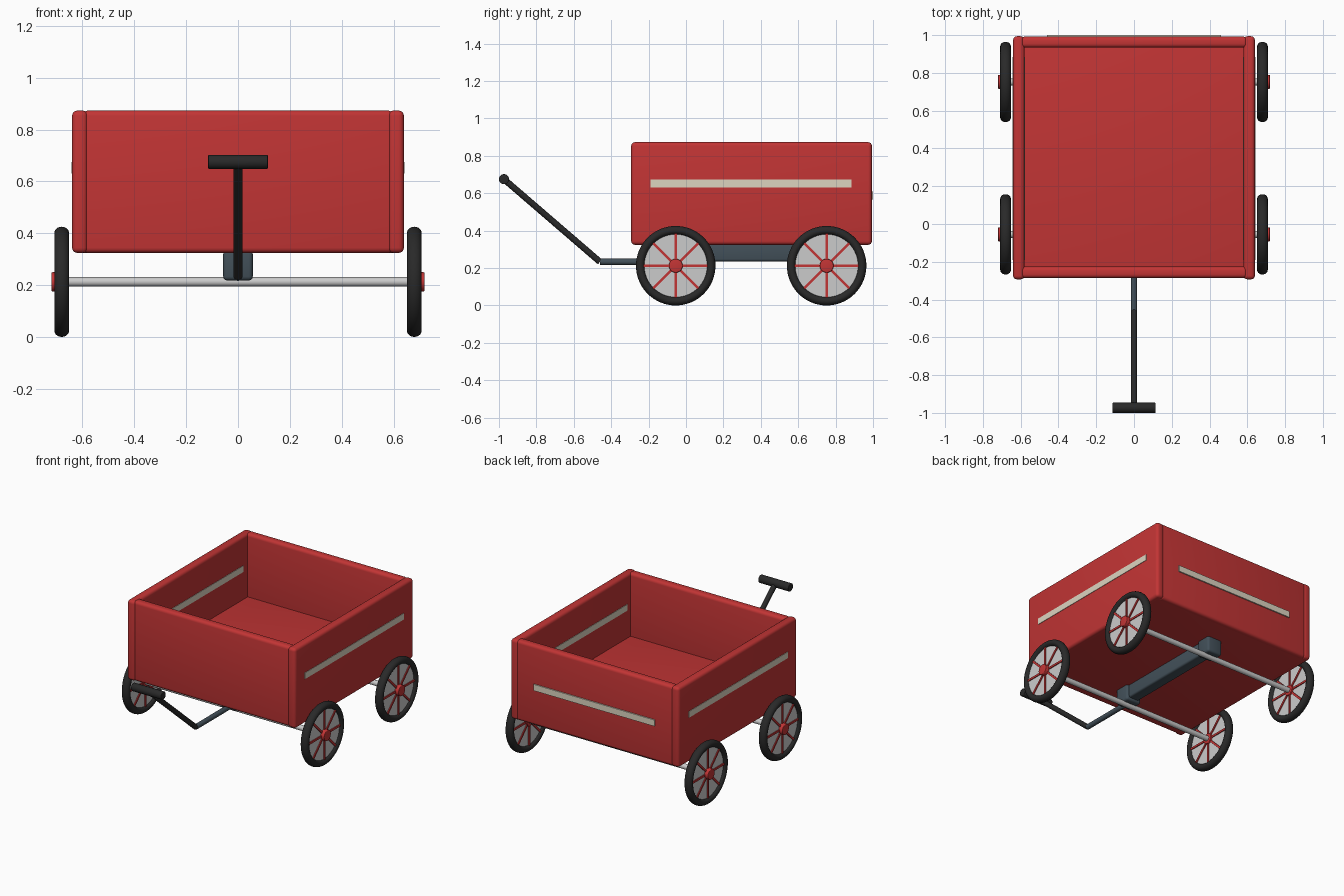
import bpy, math
from mathutils import Vector

if "Cube" in bpy.data.objects:
    bpy.data.objects.remove(bpy.data.objects["Cube"])


def mat(name, r, g, b):
    m = bpy.data.materials.new(name)
    m.diffuse_color = (r, g, b, 1)
    m.use_nodes = True
    m.node_tree.nodes["Principled BSDF"].inputs["Base Color"].default_value = m.diffuse_color
    return m


RED = mat("red", 0.54, 0.035, 0.035)
BLACK = mat("black", 0.022, 0.022, 0.022)
SLATE = mat("slate", 0.055, 0.08, 0.1)
CREAM = mat("cream", 0.72, 0.66, 0.53)
WHITE = mat("white", 0.68, 0.68, 0.69)


def finish(ob, name, material):
    ob.name = name
    if material:
        ob.data.materials.append(material)
    bpy.ops.object.shade_smooth_by_angle(angle=math.radians(35))
    return ob


def box(name, x, y, z, material, bevel=0.0, segments=4):
    """Box from (min, max) ranges, with optional rounded edges."""
    c = [(a + b) / 2 for a, b in (x, y, z)]
    bpy.ops.mesh.primitive_cube_add(size=1, location=c)
    ob = bpy.context.object
    ob.scale = [b - a for a, b in (x, y, z)]
    bpy.ops.object.transform_apply(location=False, rotation=False, scale=True)
    if bevel:
        mod = ob.modifiers.new("bevel", 'BEVEL')
        mod.width = bevel
        mod.segments = segments
        bpy.ops.object.modifier_apply(modifier=mod.name)
    return finish(ob, name, material)


def rod(name, a, b, radius, material, bevel=0.0, verts=32):
    """Cylinder running between two points."""
    a, b = Vector(a), Vector(b)
    bpy.ops.mesh.primitive_cylinder_add(vertices=verts, radius=radius,
                                        depth=(b - a).length, location=(a + b) / 2)
    ob = bpy.context.object
    ob.rotation_euler = (b - a).to_track_quat('Z', 'Y').to_euler()
    if bevel:
        mod = ob.modifiers.new("bevel", 'BEVEL')
        mod.width = bevel
        mod.segments = 3
        mod.limit_method = 'ANGLE'
        bpy.ops.object.modifier_apply(modifier=mod.name)
    return finish(ob, name, material)


# Cargo box: thick floor and four rounded walls
Y0, Y1, Z0, Z1 = -0.293, 0.994, 0.324, 0.873
box("floor", (-0.625, 0.625), (Y0 + 0.012, Y1 - 0.012), (Z0, 0.44), RED, 0.02)
box("front_wall", (-0.6, 0.6), (Y0 + 0.007, Y0 + 0.067), (Z0, Z1), RED, 0.02)
box("back_wall", (-0.6, 0.6), (Y1 - 0.06, Y1 - 0.002), (Z0, Z1), RED, 0.02)
for s, side in ((-1, "left"), (1, "right")):
    box(side + "_wall", sorted((s * 0.58, s * 0.64)), (Y0, Y1), (Z0, Z1), RED, 0.02)
    # Stripe passes through the wall and shows on both faces
    box(side + "_stripe", sorted((s * 0.577, s * 0.643)), (-0.19, 0.885),
        (0.631, 0.674), CREAM)
box("back_stripe", (-0.46, 0.46), (0.96, 1.0), (0.567, 0.61), CREAM)

# Wheels, axles and axle blocks
R, WX = 0.2125, 0.68
for y, end in ((-0.055, "front"), (0.752, "rear")):
    rod(end + "_axle", (-WX, y, R), (WX, y, R), 0.018, None)
    box(end + "_axle_block", (-0.057, 0.057), (y - 0.055, y + 0.055),
        (0.218, 0.335), SLATE, 0.015, 3)
    for s, side in ((-1, "left"), (1, "right")):
        tag = end + "_" + side
        c = Vector((s * WX, y, R))
        bpy.ops.mesh.primitive_torus_add(location=c, rotation=(0, math.pi / 2, 0),
                                         major_radius=0.189, minor_radius=0.0235,
                                         major_segments=64, minor_segments=20)
        bpy.context.object.scale = (1, 1, 1.2)
        finish(bpy.context.object, tag + "_tire", BLACK)
        ax = Vector((s, 0, 0))
        rod(tag + "_wheel_disc", c - ax * 0.012, c + ax * 0.012, 0.18, WHITE, verts=48)
        rod(tag + "_hub", c - ax * 0.025, c + ax * 0.04, 0.037, RED, 0.004)
        for i in range(4):
            spoke = box(f"{tag}_spoke_{i + 1}", (c.x - 0.018, c.x + 0.018),
                        (y - 0.172, y + 0.172), (R - 0.007, R + 0.007), RED)
            spoke.rotation_euler.x = i * math.pi / 4

# Chassis beam between the axles
box("chassis_beam", (-0.04, 0.04), (-0.055, 0.752), (0.236, 0.335), SLATE, 0.012, 3)

# Tongue, pull handle and grip
joint, top = (0, -0.46, 0.233), (0, -0.973, 0.675)
rod("tongue", (0, -0.05, 0.233), joint, 0.017, SLATE)
rod("handle_shaft", joint, top, 0.017, BLACK)
rod("handle_grip", (-0.115, top[1], top[2]), (0.115, top[1], top[2]), 0.027, BLACK, 0.004)
